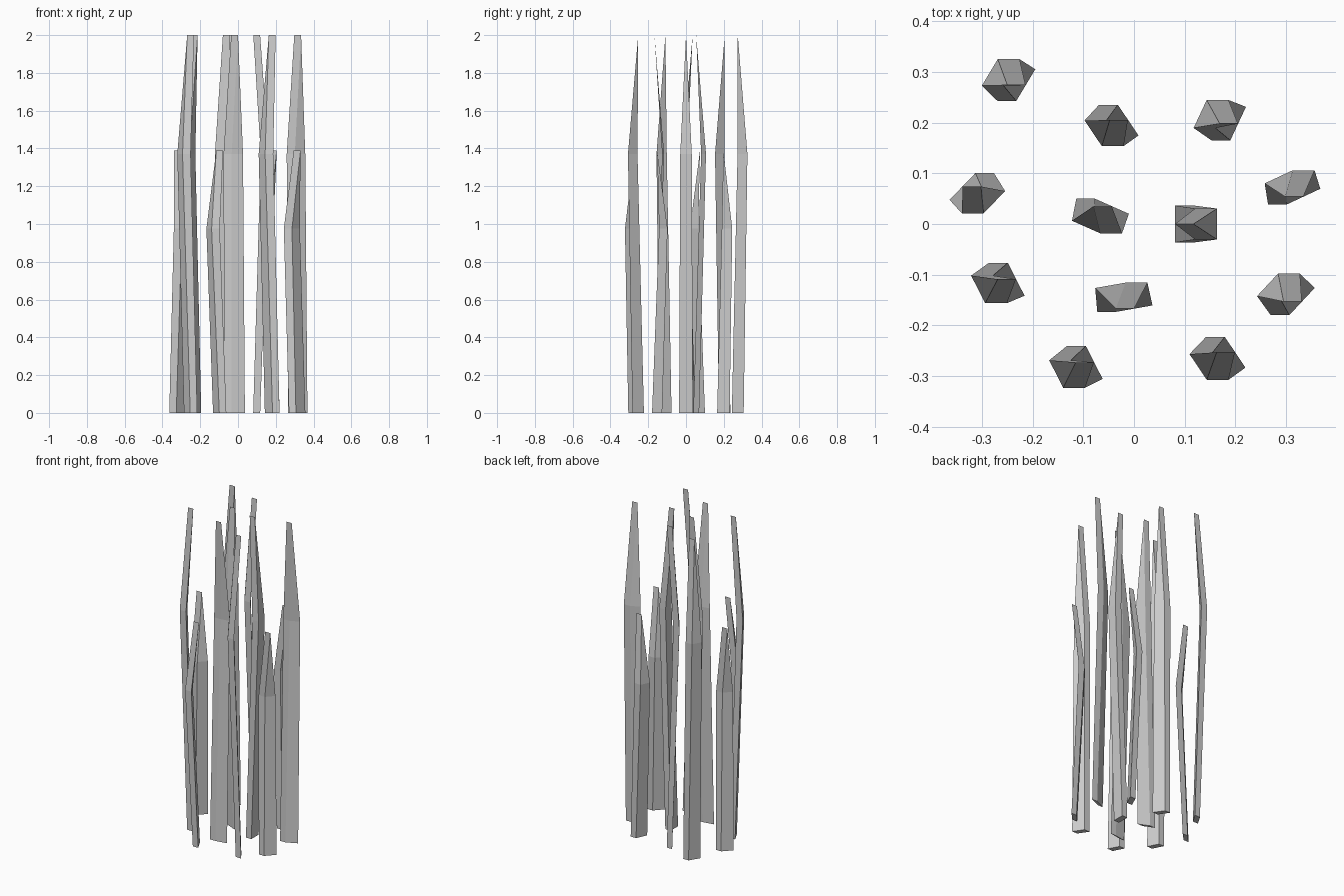
import bpy, bmesh
from math import cos, sin, radians
from mathutils import Vector

if "Cube" in bpy.data.objects:
    bpy.data.objects.remove(bpy.data.objects["Cube"])

TALL, SHORT = (1.37, 2.0), (0.975, 1.39)   # (bend height, tip height)


def blade(name, x, y, width_angle, bend_x, bend_y, heights):
    """Low-poly blade: quad base, quad bend, sharp tip edge; thickness along x."""
    bm = bmesh.new()
    a = radians(width_angle)
    w = Vector((cos(a), sin(a), 0))
    base, tip = Vector((x, y, 0)), Vector((x, y, heights[1]))
    bend = Vector((x + bend_x, y + bend_y, heights[0]))

    def ring(c, width, thick):
        return [bm.verts.new(c + w * width / 2 * i + Vector((thick / 2 * j, 0, 0)))
                for i, j in ((-1, -1), (-1, 1), (1, 1), (1, -1))]

    lo, mid = ring(base, 0.073, 0.037), ring(bend, 0.061, 0.043)
    t0, t1 = (bm.verts.new(tip + Vector((s * 0.018, 0, 0))) for s in (-1, 1))
    bm.faces.new(lo)
    for k in range(4):
        n = (k + 1) % 4
        bm.faces.new((lo[k], lo[n], mid[n], mid[k]))
    bm.faces.new((mid[0], mid[1], t1, t0))
    bm.faces.new((mid[1], mid[2], t1))
    bm.faces.new((mid[2], mid[3], t0, t1))
    bm.faces.new((mid[3], mid[0], t0))
    bmesh.ops.recalc_face_normals(bm, faces=bm.faces)
    me = bpy.data.meshes.new(name)
    bm.to_mesh(me)
    bm.free()
    bpy.context.collection.objects.link(bpy.data.objects.new(name, me))


# Tuft: root x, root y, width direction, bend offset x and y, size
BLADES = [
    (-0.232, 0.274, 59, -0.031, 0.025, TALL),
    (-0.030, 0.205, -56, -0.029, -0.026, TALL),
    (0.187, 0.198, 65, -0.035, 0.019, SHORT),
    (-0.320, 0.074, 46, 0.023, -0.031, SHORT),
    (-0.062, 0.035, -24, -0.011, -0.041, TALL),
    (0.099, 0.000, 90, 0.043, 0.000, TALL),
    (0.316, 0.054, 25, -0.009, 0.039, TALL),
    (-0.251, -0.109, -63, -0.035, -0.020, TALL),
    (-0.018, -0.167, 10, -0.007, 0.046, TALL),
    (0.313, -0.153, 47, -0.028, 0.033, SHORT),
    (-0.097, -0.273, -63, -0.035, -0.023, SHORT),
    (0.181, -0.253, -56, -0.033, -0.029, TALL),
]
for i, params in enumerate(BLADES, 1):
    blade(f"grass_blade_{i}", *params)
